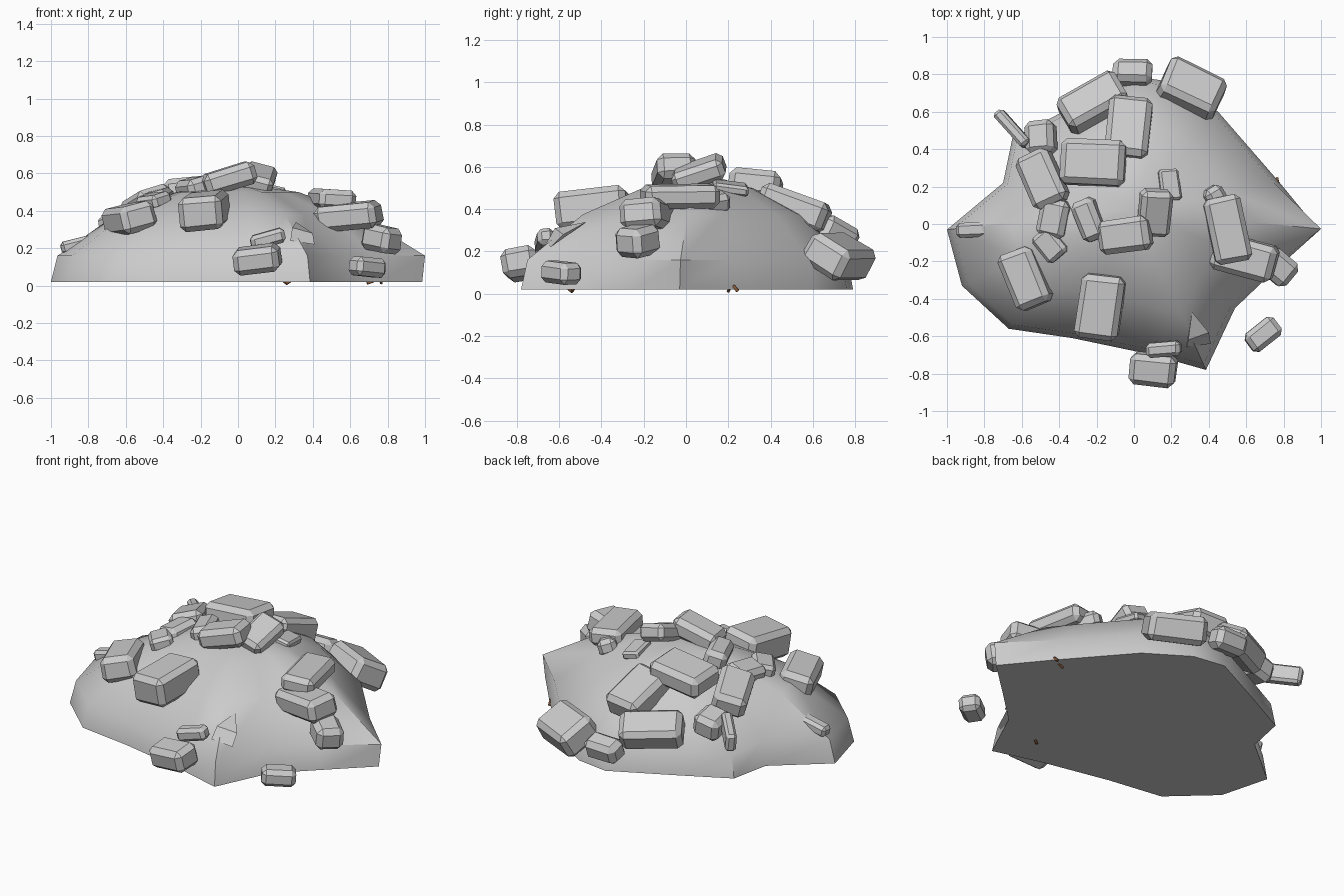
import bpy, bmesh, math, random
from mathutils import Vector, Matrix

if "Cube" in bpy.data.objects:
    bpy.data.objects.remove(bpy.data.objects["Cube"])

random.seed(4)


def finish(bm, name):
    bmesh.ops.recalc_face_normals(bm, faces=bm.faces)
    me = bpy.data.meshes.new(name)
    bm.to_mesh(me)
    bm.free()
    ob = bpy.data.objects.new(name, me)
    bpy.context.collection.objects.link(ob)
    return ob


# Mound: irregular ground outline lofted upward through shrinking rings
outline = [(0.985, -0.03), (0.78, 0.22), (0.45, 0.6), (0.2, 0.76), (0, 0.79),
           (-0.38, 0.6), (-0.65, 0.46), (-0.7, 0.22), (-1, -0.03),
           (-0.92, -0.33), (-0.67, -0.56), (-0.33, -0.61), (0.1, -0.7),
           (0.385, -0.78), (0.54, -0.45), (0.75, -0.25)]
peak = Vector((0, 0.08, 0))
rings = [(1.0, 0.02), (0.965, 0.16), (0.66, 0.375), (0.33, 0.5)]
bm = bmesh.new()
loops = []
for s, z in rings:
    loops.append([bm.verts.new(peak + (Vector((x, y, 0)) - peak) * s + Vector((0, 0, z)))
                  for x, y in outline])
loops[1][0].co.x = 1.0
n = len(outline)
for a, b in zip(loops, loops[1:]):
    for i in range(n):
        j = (i + 1) % n
        bm.faces.new((a[i], a[j], b[j], b[i]))
top = bm.verts.new(peak + Vector((0, 0, 0.545)))
for i in range(n):
    bm.faces.new((loops[-1][i], loops[-1][(i + 1) % n], top))
bm.faces.new(loops[0][::-1])
mound = finish(bm, "rubble_mound")
bpy.context.view_layer.objects.active = mound
mound.select_set(True)
bpy.ops.object.shade_smooth_by_angle(angle=math.radians(42))


# Chamfered stone block leaning downhill (or toward a given direction)
def block(name, x, y, z, l, w, h, yaw, tilt, lean=None):
    bm = bmesh.new()
    bmesh.ops.create_cube(bm, size=1)
    for v in bm.verts:
        v.co = Vector((v.co.x * l, v.co.y * w, v.co.z * h)) * random.uniform(0.96, 1.04)
    bmesh.ops.bevel(bm, geom=bm.edges[:], offset=min(0.03, 0.25 * min(l, w, h)),
                    segments=1, affect='EDGES')
    d = math.atan2(y - peak.y, x - peak.x) if lean is None else math.radians(lean)
    axis = Vector((-math.sin(d), math.cos(d), 0))
    bm.transform(Matrix.Translation((x, y, z))
                 @ Matrix.Rotation(math.radians(tilt), 4, axis)
                 @ Matrix.Rotation(math.radians(yaw), 4, 'Z'))
    return finish(bm, name)


# x, y, z, length, width, height, yaw, tilt, (lean direction)
front_blocks = [
    (0.10, -0.78, 0.14, 0.25, 0.17, 0.14, -6, 12, 230),
    (0.16, -0.67, 0.25, 0.19, 0.08, 0.08, 5, 16, 200),
    (-0.18, -0.44, 0.40, 0.23, 0.34, 0.18, -8, 8, 225),
    (-0.58, -0.29, 0.36, 0.20, 0.32, 0.15, 22, 14, 190),
    (0.69, -0.59, 0.10, 0.19, 0.12, 0.10, 38, 5, 20),
    (0.77, -0.23, 0.25, 0.19, 0.16, 0.14, -40, 10),
    (0.59, -0.18, 0.37, 0.34, 0.20, 0.14, -15, 8, 210),
    (0.50, -0.03, 0.46, 0.20, 0.36, 0.11, 12, 4, 0),
    (0.44, 0.13, 0.43, 0.11, 0.15, 0.10, 30, 20),
]
top_blocks = [
    (-0.05, -0.06, 0.57, 0.28, 0.18, 0.12, 8, 17, 190),
    (0.11, 0.06, 0.57, 0.17, 0.25, 0.10, -4, 24, -55),
    (0.19, 0.21, 0.50, 0.11, 0.17, 0.05, 6, 15),
    (-0.24, 0.02, 0.52, 0.13, 0.23, 0.11, 22, 15),
    (-0.43, 0.03, 0.455, 0.16, 0.21, 0.11, -12, 14),
    (-0.45, -0.11, 0.45, 0.13, 0.17, 0.08, 40, 15),
    (-0.85, -0.03, 0.22, 0.20, 0.08, 0.07, 3, 14, 185),
]
back_blocks = [
    (-0.49, 0.24, 0.43, 0.20, 0.31, 0.14, 25, 20),
    (-0.22, 0.33, 0.51, 0.34, 0.24, 0.13, -3, 8),
    (-0.03, 0.51, 0.40, 0.23, 0.33, 0.15, -6, 20),
    (-0.22, 0.65, 0.28, 0.35, 0.20, 0.15, 30, 27),
    (0.31, 0.72, 0.18, 0.33, 0.23, 0.16, -25, 30),
    (-0.01, 0.81, 0.17, 0.21, 0.13, 0.13, -2, 20),
    (-0.50, 0.46, 0.33, 0.16, 0.18, 0.14, 4, 16),
    (-0.65, 0.51, 0.33, 0.24, 0.06, 0.11, -48, 12),
]
for label, group in (("front", front_blocks), ("top", top_blocks), ("back", back_blocks)):
    for i, b in enumerate(group, 1):
        block(f"{label}_stone_block_{i}", *b)

# Tapered splinter beside the front ridge
bm = bmesh.new()
base = [bm.verts.new(p) for p in ((0.28, -0.66, 0.24), (0.41, -0.64, 0.22),
                                  (0.40, -0.58, 0.28), (0.29, -0.62, 0.31))]
tip = bm.verts.new((0.31, -0.47, 0.34))
bm.faces.new(base)
for i in range(4):
    bm.faces.new((base[i], base[(i + 1) % 4], tip))
finish(bm, "stone_splinter")

# Rusty bent rods peeking out under the mound
rust = bpy.data.materials.new("rust")
rust.diffuse_color = (0.25, 0.1, 0.04, 1)
rust.use_nodes = True
rust.node_tree.nodes["Principled BSDF"].inputs["Base Color"].default_value = rust.diffuse_color
rods = {"rusty_rod_side": [(0.69, 0.20, 0.012), (0.74, 0.21, 0.03), (0.77, 0.225, 0.035),
                           (0.765, 0.245, 0.012)],
        "rusty_rod_front": [(0.24, -0.56, 0.03), (0.26, -0.54, 0.01), (0.28, -0.53, 0.025)]}
for name, pts in rods.items():
    cu = bpy.data.curves.new(name, 'CURVE')
    cu.dimensions = '3D'
    cu.bevel_depth = 0.008
    cu.bevel_resolution = 1
    cu.use_fill_caps = True
    sp = cu.splines.new('POLY')
    sp.points.add(len(pts) - 1)
    for p, c in zip(sp.points, pts):
        p.co = (*c, 1)
    cu.materials.append(rust)
    bpy.context.collection.objects.link(bpy.data.objects.new(name, cu))
